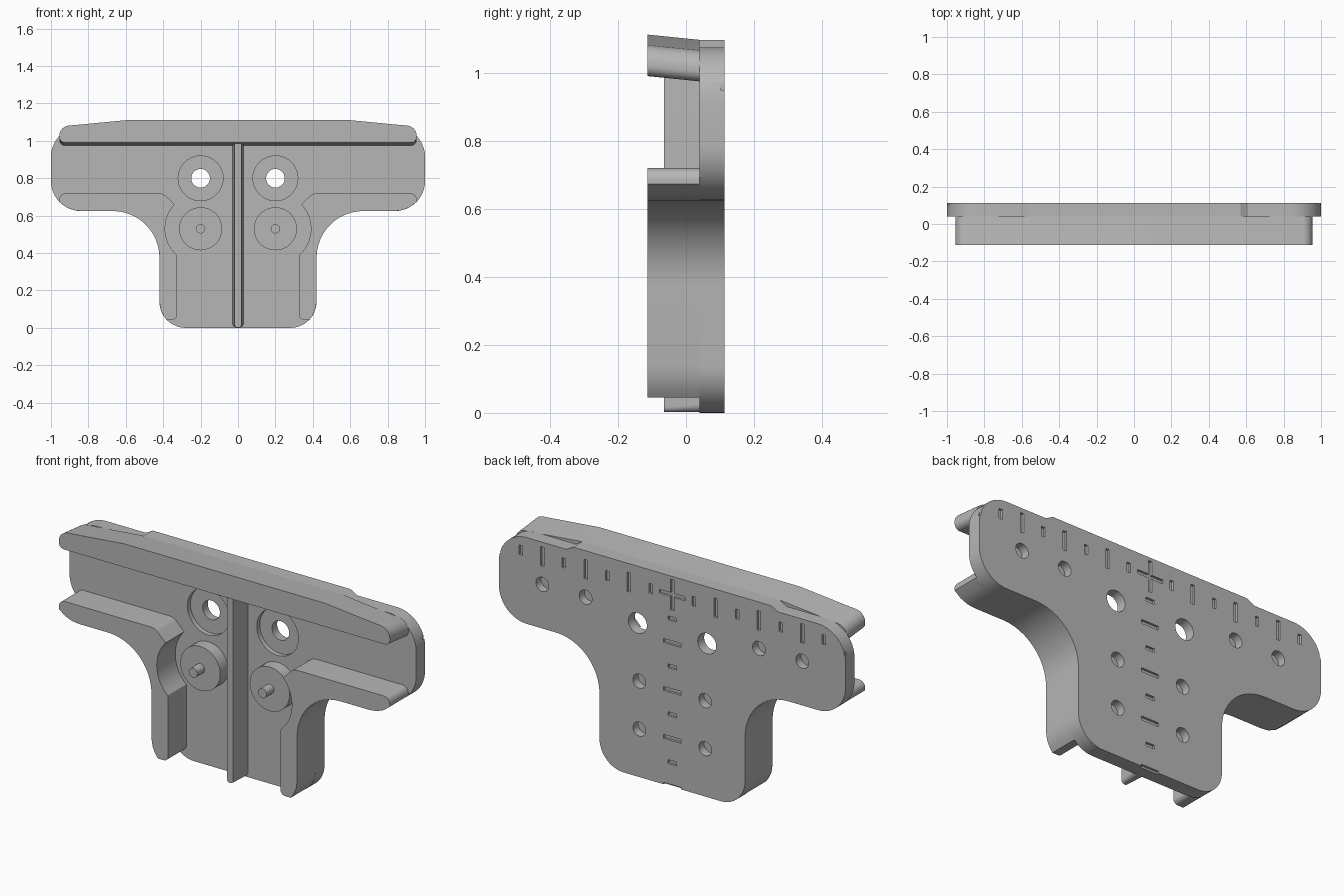
import bpy
import bmesh
from math import pi, cos, sin, tan, radians
from mathutils import Vector

if "Cube" in bpy.data.objects:
    bpy.data.objects.remove(bpy.data.objects["Cube"])

GREY = (0.47, 0.47, 0.47, 1)
mat = bpy.data.materials.new("plain grey")
mat.use_nodes = True
mat.diffuse_color = GREY
mat.node_tree.nodes["Principled BSDF"].inputs["Base Color"].default_value = GREY

FRONT, FACE, BACK = -0.113, 0.04, 0.113


def rounded(points, steps=12):
    """Outline in x, z; a third number is the corner radius."""
    out = []
    for i, p in enumerate(points):
        c = Vector(p[:2])
        if len(p) < 3:
            out.append(c)
            continue
        a = (Vector(points[i - 1][:2]) - c).normalized()
        b = (Vector(points[(i + 1) % len(points)][:2]) - c).normalized()
        half = a.angle(b) / 2
        centre = c + (a + b).normalized() * p[2] / sin(half)
        start = c + a * p[2] / tan(half) - centre
        end = c + b * p[2] / tan(half) - centre
        sweep = start.angle(end)
        for k in range(steps + 1):
            t = k / steps
            out.append(centre + (start * sin((1 - t) * sweep) + end * sin(t * sweep)) / sin(sweep))
    return out


def mirrored(half):
    return half + [(-p[0], *p[1:]) for p in reversed(half)]


def circle(x, z, r, n=40):
    return [Vector((x + r * cos(2 * pi * k / n), z + r * sin(2 * pi * k / n))) for k in range(n)]


def box(x, z, w, h):
    return [Vector((x + sx * w / 2, z + sz * h / 2)) for sx, sz in ((-1, -1), (1, -1), (1, 1), (-1, 1))]


def add_loft(bm, near, y0, far, y1):
    a = [bm.verts.new((p[0], y0, p[1])) for p in near]
    b = [bm.verts.new((p[0], y1, p[1])) for p in far]
    faces = [bm.faces.new(a), bm.faces.new(b[::-1])]
    for i in range(len(a)):
        j = (i + 1) % len(a)
        faces.append(bm.faces.new((a[j], a[i], b[i], b[j])))
    bmesh.ops.recalc_face_normals(bm, faces=faces)


def smooth(ob):
    bpy.ops.object.select_all(action="DESELECT")
    ob.select_set(True)
    bpy.context.view_layer.objects.active = ob
    bpy.ops.object.shade_smooth_by_angle(angle=radians(25))


def make(name, lofts):
    bm = bmesh.new()
    for loft in lofts:
        add_loft(bm, *loft)
    me = bpy.data.meshes.new(name)
    bm.to_mesh(me)
    bm.free()
    me.materials.append(mat)
    ob = bpy.data.objects.new(name, me)
    bpy.context.collection.objects.link(ob)
    smooth(ob)
    return ob


def prism(outline, y0, y1):
    return (outline, y0, outline, y1)


def cut(target, lofts):
    cutter = make("cutter", lofts)
    cutter.hide_render = True
    mod = target.modifiers.new("cut", "BOOLEAN")
    mod.operation, mod.solver, mod.use_self = "DIFFERENCE", "EXACT", True
    mod.object = cutter
    bpy.context.view_layer.objects.active = target
    bpy.ops.object.modifier_apply(modifier=mod.name)
    bpy.data.objects.remove(cutter)


# T-shaped back plate, slightly raised along the middle of its top
plate = make("back_plate", [prism(rounded(mirrored([
    (0.42, 0, 0.14), (0.42, 0.625, 0.25), (1, 0.625, 0.16),
    (1, 1.075, 0.16), (0.61, 1.075), (0.57, 1.097)])), FACE, BACK)])

# Round recesses, through holes and blind holes
sides = (-1, 1)
cut(plate, [prism(circle(s * 0.2, 0.8, 0.12), 0, 0.065) for s in sides])
cut(plate, [(circle(s * 0.2, 0.8, 0.045), 0, circle(s * 0.2, 0.8, 0.054), 0.12) for s in sides])
cut(plate, [prism(circle(s * x, z, 0.037, 28), 0.07, 0.12) for s in sides
            for x, z in ((0.19, 0.25), (0.19, 0.5), (0.5, 0.855), (0.75, 0.855))])

# Ruler marks on the back: a row, a column and a cross where they meet
STEP, THICK = 0.125, 0.02
marks = [box(0, 1, 0.15, THICK), box(0, 1, THICK, 0.16)]
for k in range(1, 9):
    size = 0.05 if k % 2 else 0.1
    marks += [box(s * k * STEP, 1, THICK, size) for s in sides]
    marks.append(box(0, 1 - k * STEP, size, THICK))
cut(plate, [prism(m, BACK - 0.012, 0.13) for m in marks])
smooth(plate)

# Top shelf, rising towards the front
shelf = rounded(mirrored([(0.955, 0.975, 0.03), (0.955, 1.062, 0.055),
                          (0.86, 1.07), (0.58, 1.097)]))
make("top_shelf", [([p + Vector((0, 0.0155)) for p in shelf], FRONT, shelf, FACE)])

# Centre rib with drafted sides
rib = [rounded(mirrored([(w, 0.002, w * 0.8), (w, 1)]), 6) for w in (0.018, 0.03)]
make("centre_rib", [(rib[0], -0.065, rib[1], FACE)])

# Curved side rails, bulging around the round bosses
bulge = [(0.2 + 0.19 * cos(radians(a)), 0.53 + 0.19 * sin(radians(a)))
         for a in range(43, -49, -7)]
rail = rounded([(0.955, 0.72, 0.035), (0.4, 0.72, 0.06)] + bulge + [
    (0.325, 0.38), (0.325, 0.045, 0.025), (0.383, 0.045), (0.4, 0.069), (0.414, 0.1),
    (0.42, 0.14), (0.42, 0.625, 0.25), (0.84, 0.625), (0.88, 0.63), (0.92, 0.646), (0.955, 0.673)])
for s, side in ((1, "left"), (-1, "right")):
    make(side + "_rail", [prism([(s * p[0], p[1]) for p in rail], FRONT, FACE)])
    make(side + "_boss", [prism(circle(s * 0.2, 0.53, 0.115), -0.025, FACE)])
    make(side + "_pin", [prism(circle(s * 0.2, 0.53, 0.025, 20), -0.085, 0)])
